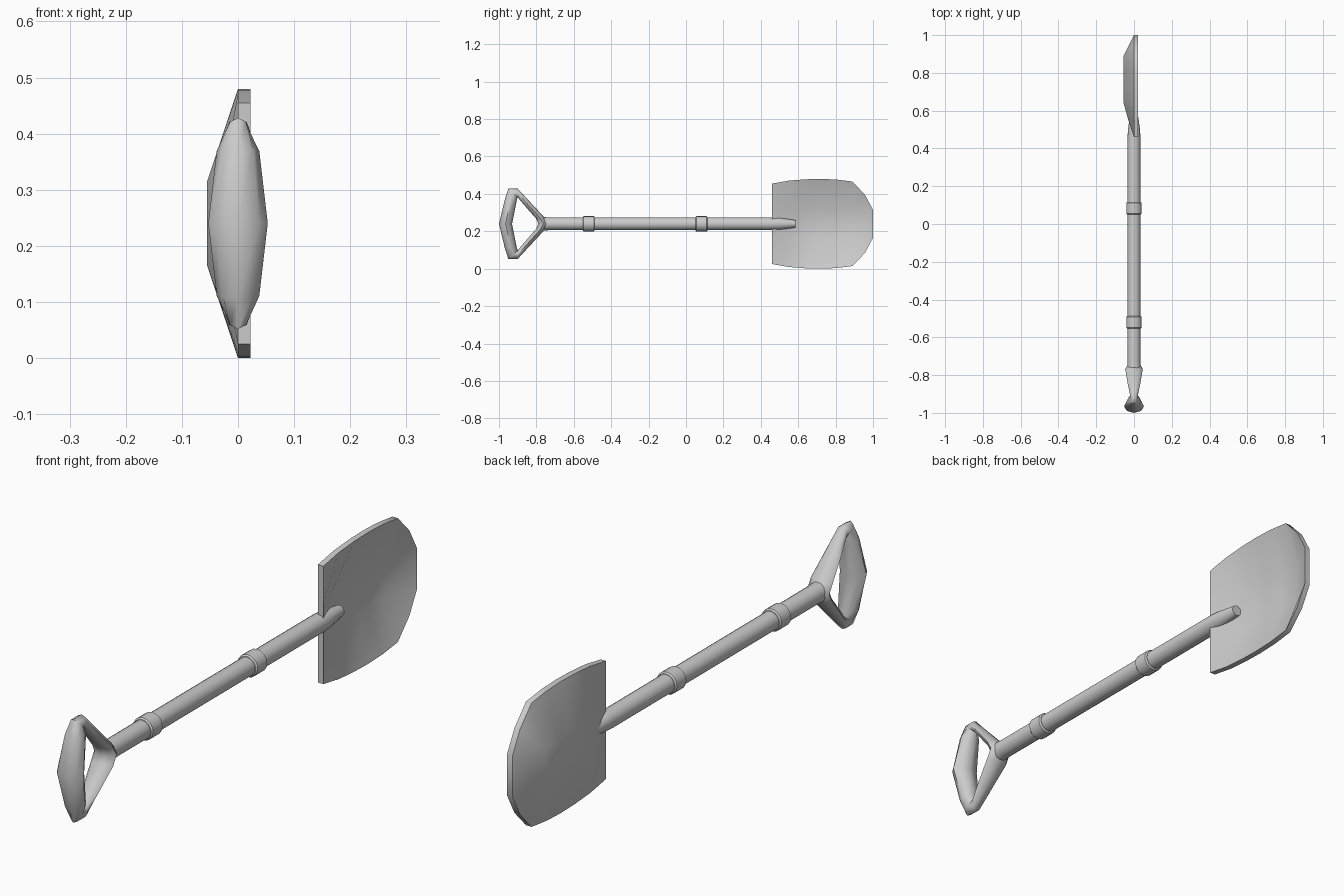
import bpy, bmesh
from math import sin, cos, pi, radians

if "Cube" in bpy.data.objects:
    bpy.data.objects.remove(bpy.data.objects["Cube"])

ZC = 0.24  # height of the shaft axis


def finish(name, bm, angle=40):
    bmesh.ops.recalc_face_normals(bm, faces=bm.faces)
    me = bpy.data.meshes.new(name)
    bm.to_mesh(me)
    bm.free()
    ob = bpy.data.objects.new(name, me)
    bpy.context.collection.objects.link(ob)
    bpy.context.view_layer.objects.active = ob
    ob.select_set(True)
    bpy.ops.object.shade_smooth_by_angle(angle=radians(angle))
    ob.select_set(False)
    return ob


def bridge(bm, a, b):
    n = len(a)
    for i in range(n):
        bm.faces.new((a[i], a[(i + 1) % n], b[(i + 1) % n], b[i]))


def turned(name, profile, sides=16):
    """Round part along y from (y, radius) pairs."""
    bm = bmesh.new()
    rings = [[bm.verts.new((r * cos(2 * pi * i / sides), y, ZC + r * sin(2 * pi * i / sides)))
              for i in range(sides)] for y, r in profile]
    for a, b in zip(rings, rings[1:]):
        bridge(bm, a, b)
    bm.faces.new(rings[0])
    bm.faces.new(rings[-1])
    return finish(name, bm)


# Shaft with tapered nose set into the blade, and two collars
turned("shaft", [(-0.765, 0.036), (-0.73, 0.034), (0.46, 0.034), (0.50, 0.032),
                 (0.55, 0.025), (0.585, 0.02)])
for name, y in (("collar_rear", -0.52), ("collar_front", 0.083)):
    turned(name, [(y - 0.032, 0.036), (y - 0.027, 0.041), (y + 0.027, 0.041), (y + 0.032, 0.036)])

# D-shaped grip: closed loop of sections (inner y, z), (outer y, z), half width
half = [((-0.905, 0.125), (-0.968, 0.133), 0.038),
        ((-0.90, 0.143), (-0.95, 0.188), 0.020),
        ((-0.897, 0.138), (-0.90, 0.188), 0.022),
        ((-0.85, 0.083), (-0.835, 0.118), 0.034),
        ((-0.80, 0.026), (-0.765, 0.043), 0.044)]
mirrored = [((a[0], -a[1]), (b[0], -b[1]), w) for a, b, w in reversed(half)]
sections = [((-0.93, 0), (-1.0, 0), 0.053)] + half + [((-0.79, 0), (-0.735, 0), 0.044)] + mirrored
bm = bmesh.new()
rings = []
for (iy, iz), (oy, oz), w in sections:
    ring = []
    for k in range(8):
        t = 2 * pi * k / 8
        f = (1 + cos(t)) / 2
        ring.append(bm.verts.new((w * sin(t), iy + (oy - iy) * f, ZC + iz + (oz - iz) * f)))
    rings.append(ring)
for i, ring in enumerate(rings):
    bridge(bm, ring, rings[(i + 1) % len(rings)])
finish("grip", bm, 50)

# Dished blade: rows of (y, half height, dish depth), last row rounds the tip
rows = [(0.46, 0.215, 0), (0.55, 0.231, 0.030), (0.64, 0.238, 0.055), (0.72, 0.24, 0.055),
        (0.80, 0.237, 0.055), (0.89, 0.226, 0.055), (1.0, 0.155, 0)]
THICK = 0.022
bm = bmesh.new()
grid = []
for y, h, d in rows:
    ye = 0.957 if y == 1.0 else y
    grid.append([bm.verts.new((-dd, yy, ZC + z)) for yy, z, dd in
                 ((ye, -h, 0), (y, -0.075, d), (y, 0.075, d), (ye, h, 0))])
for a, b in zip(grid, grid[1:]):
    for i in range(3):
        bm.faces.new((a[i], a[i + 1], b[i + 1], b[i]))
sheet = bm.faces[:]
copy = bmesh.ops.duplicate(bm, geom=bm.verts[:] + bm.edges[:] + sheet)
vmap = copy["vert_map"]
rim = [e for f in sheet for e in f.edges if e.is_boundary]
for v in [g for g in copy["geom"] if isinstance(g, bmesh.types.BMVert)]:
    v.co.x += THICK
for e in rim:
    a, b = e.verts
    bm.faces.new((a, b, vmap[b], vmap[a]))
finish("blade", bm)
